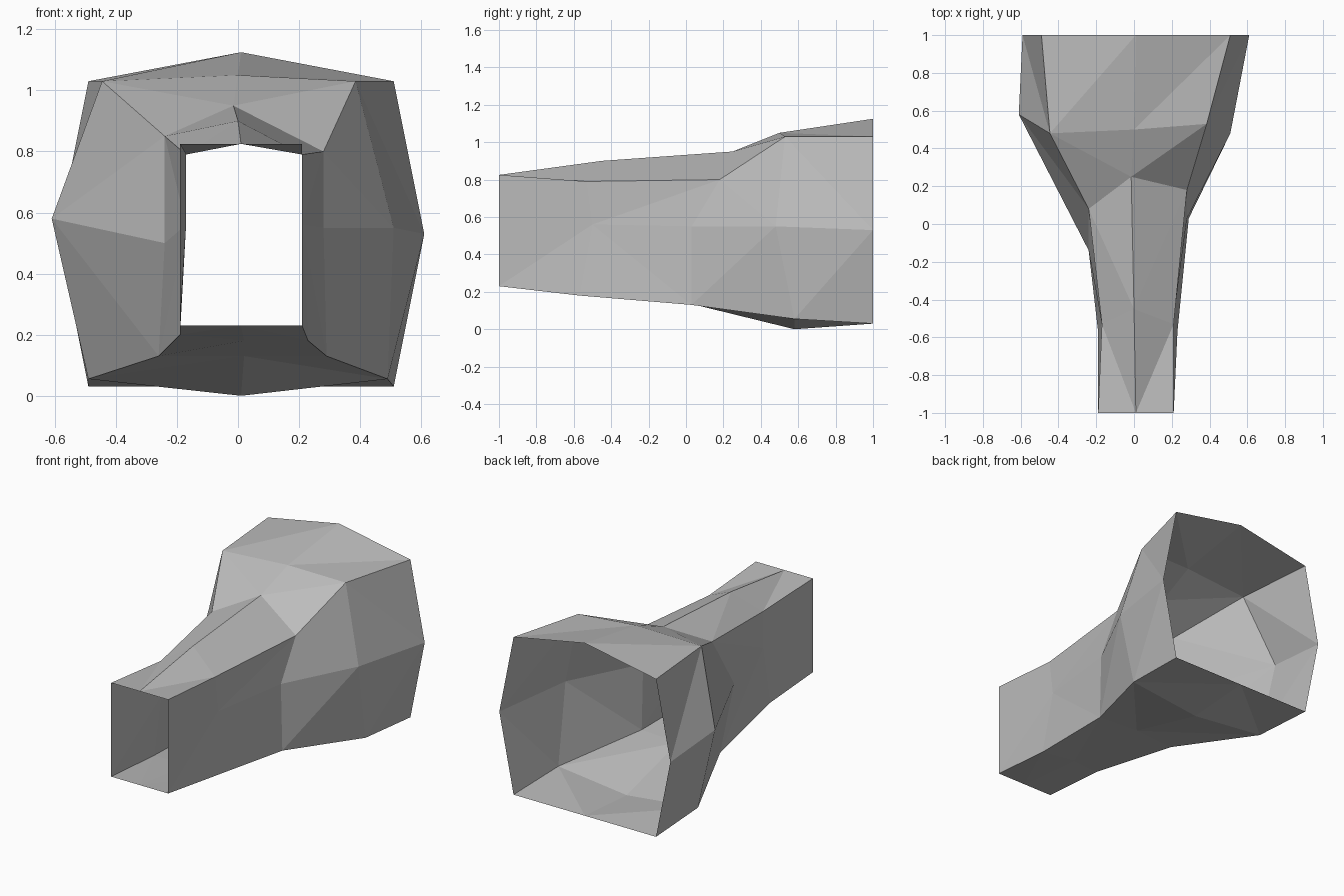
import bpy
import bmesh
from mathutils import Vector

default_cube = bpy.data.objects.get("Cube")
if default_cube:
    bpy.data.objects.remove(default_cube, do_unlink=True)

# Point order around every cross-section
POINTS = ["keel", "low_left", "mid_left", "top_left",
          "ridge", "top_right", "mid_right", "low_right"]

# Cross-sections from the narrow front mouth to the wide back mouth
SECTIONS = [
    dict(name="front", y=-1, centre=.01, low=.2, mid=.2, top=.2,
         heights=(.23, .23, .53, .825, .825)),
    dict(name="neck", y=-.53, centre=.02, low=.21, mid=.19, top=.19,
         heights=(.18, .19, .56, .79, .9)),
    dict(name="throat", y=.05, centre=.02, low=.27, mid=.26, top=.26,
         heights=(.13, .13, .53, .825, .95)),
    dict(name="flare", y=.53, centre=-.03, low=.49, mid=.56, top=.415,
         heights=(0, .055, .565, 1.03, 1.05)),
    dict(name="back", y=1, centre=.01, low=.5, mid=.6, top=.5,
         heights=(.03, .03, .53, 1.03, 1.125)),
]

# Small shifts that give the hand-carved, uneven look
NUDGES = {
    "neck low_left": (0, -.04, -.01),
    "neck low_right": (0, -.04, .01),
    "neck mid_left": (0, .03, 0),
    "neck ridge": (-.02, .08, 0),
    "throat low_left": (0, -.02, 0),
    "throat low_right": (-.01, -.02, 0),
    "throat mid_left": (0, -.02, .02),
    "throat mid_right": (0, -.19, -.03),
    "throat top_left": (0, .13, -.025),
    "throat top_right": (0, .03, .025),
    "throat ridge": (-.035, .2, 0),
    "flare keel": (.04, .05, 0),
    "flare low_left": (.03, .05, 0),
    "flare low_right": (.03, .05, 0),
    "flare mid_left": (-.02, -.05, -.015),
    "flare mid_right": (-.02, .05, .015),
    "flare top_right": (0, -.05, 0),
    "flare ridge": (.03, -.03, 0),
}


def section_ring(bm, section):
    """Add the eight vertices of one cross-section."""
    keel, low, mid, top, ridge = section["heights"]
    level = {"low": low, "mid": mid, "top": top}
    ring = []
    for point in POINTS:
        if point == "keel":
            offset, z = 0, keel
        elif point == "ridge":
            offset, z = 0, ridge
        else:
            part, side = point.split("_")
            offset = section[part] * (1 if side == "left" else -1)
            z = level[part]
        nudge = NUDGES.get(section["name"] + " " + point, (0, 0, 0))
        position = Vector((section["centre"] + offset, section["y"], z))
        ring.append(bm.verts.new(position + Vector(nudge)))
    return ring


def bridge(bm, near, far, side_from_corner, roof_from_ridge):
    """Join two rings with triangles, choosing each diagonal by wall."""
    count = len(near)
    for i in range(count):
        j = (i + 1) % count
        is_side = POINTS[i].startswith("mid") or POINTS[j].startswith("mid")
        if is_side:
            from_even = not side_from_corner
        else:
            from_even = roof_from_ridge or i == 3
        if from_even == (i % 2 == 0):
            bm.faces.new((near[i], near[j], far[j]))
            bm.faces.new((near[i], far[j], far[i]))
        else:
            bm.faces.new((near[i], near[j], far[i]))
            bm.faces.new((near[j], far[j], far[i]))


# Plain grey surface
grey = bpy.data.materials.new("plain_grey")
grey.use_nodes = True
colour = (.5, .5, .5, 1)
grey.diffuse_color = colour
for node in grey.node_tree.nodes:
    if node.type == "BSDF_PRINCIPLED":
        node.inputs["Base Color"].default_value = colour

# Open faceted passage
bm = bmesh.new()
rings = [section_ring(bm, section) for section in SECTIONS]
for index, (near, far) in enumerate(zip(rings, rings[1:])):
    is_neck = SECTIONS[index]["name"] == "neck"
    is_flare = SECTIONS[index]["name"] == "flare"
    bridge(bm, near, far, not is_neck, not is_flare)

# Turn every face away from the passage axis
bmesh.ops.recalc_face_normals(bm, faces=bm.faces)
axis_height = .5
outward = sum(f.normal.x * f.calc_center_median().x
              + f.normal.z * (f.calc_center_median().z - axis_height)
              for f in bm.faces)
if outward < 0:
    bmesh.ops.reverse_faces(bm, faces=bm.faces)

mesh = bpy.data.meshes.new("passage_shell")
bm.to_mesh(mesh)
bm.free()
mesh.materials.append(grey)
shell = bpy.data.objects.new("passage_shell", mesh)
bpy.context.collection.objects.link(shell)
